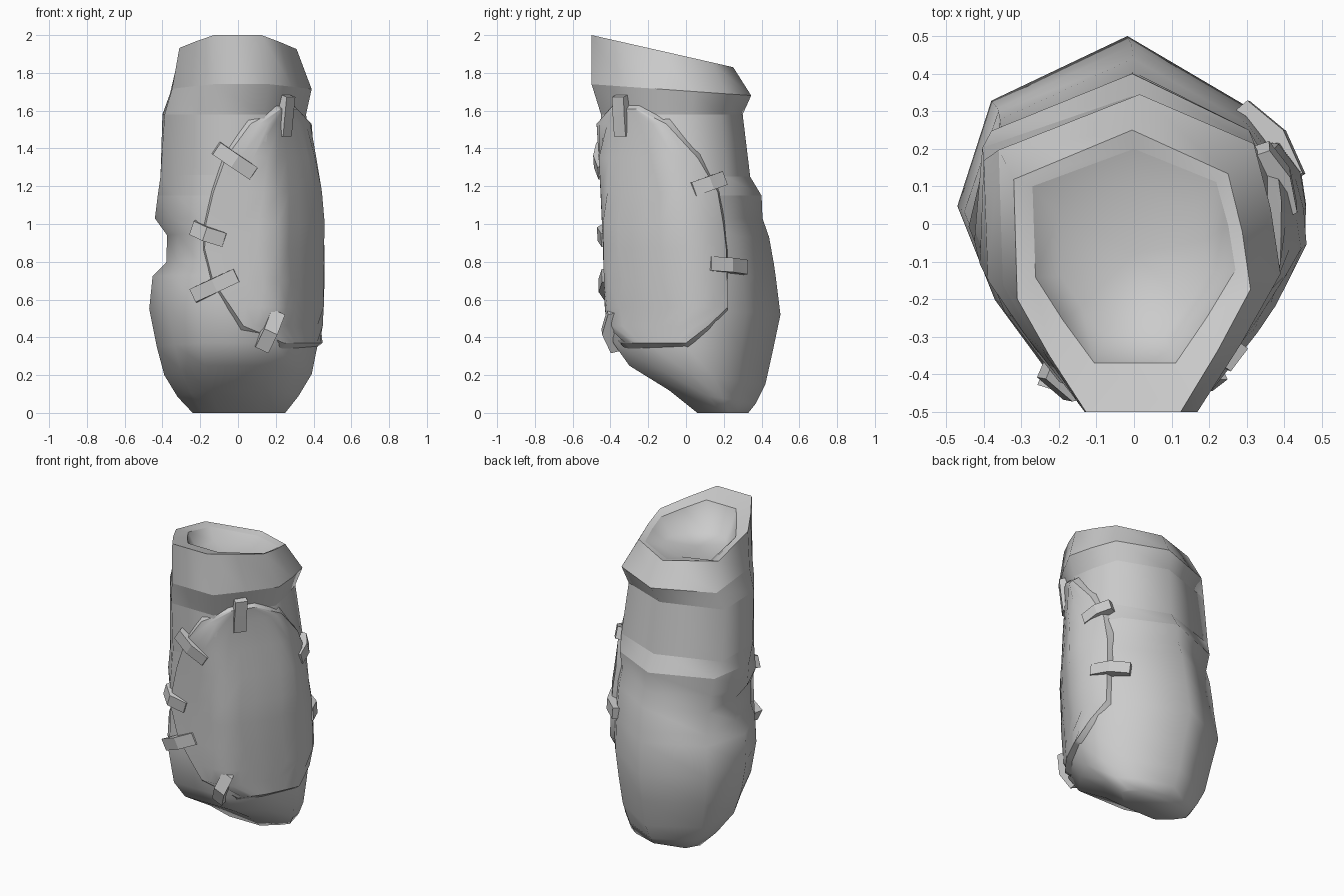
import bpy, bmesh, math
from mathutils import Vector
from mathutils.bvhtree import BVHTree

if "Cube" in bpy.data.objects:
    bpy.data.objects.remove(bpy.data.objects["Cube"])

cloth = bpy.data.materials.new("grey_cloth")
cloth.diffuse_color = (0.6, 0.6, 0.6, 1)
cloth.use_nodes = True
cloth.node_tree.nodes["Principled BSDF"].inputs["Base Color"].default_value = cloth.diffuse_color


def make_object(name, bm):
    bmesh.ops.recalc_face_normals(bm, faces=bm.faces)
    mesh = bpy.data.meshes.new(name)
    bm.to_mesh(mesh)
    mesh.materials.append(cloth)
    obj = bpy.data.objects.new(name, mesh)
    bpy.context.collection.objects.link(obj)
    return obj


# Sack body: belly outline blending into a squarer collar outline
BELLY = [(0, 1), (.68, .6), (.95, .25), (1, -.1), (.78, -.55),
         (.45, -1), (-.45, -1), (-.78, -.55), (-1, 0), (-.8, .62)]
COLLAR = [(0, 1), (.81, .69), (.93, .28), (1, -.13), (.72, -.57),
          (.41, -1), (-.39, -1), (-.7, -.6), (-.97, -.2), (-1, .65)]
# z front, z back, x left, x right, y front, y back, collar share
RINGS = [
    (0.00, 0.00, -.24, .25, .06, .33, 0),
    (0.12, 0.05, -.32, .32, -.09, .37, 0),
    (0.25, 0.15, -.39, .39, -.30, .42, 0),
    (0.37, 0.33, -.43, .42, -.385, .46, 0),
    (0.58, 0.52, -.47, .435, -.405, .50, 0),
    (0.73, 0.72, -.452, .44, -.41, .475, 0),
    (0.80, 0.79, -.45, .44, -.41, .465, 0),
    (0.95, 0.93, -.445, .44, -.415, .44, 0),
    (1.03, 1.03, -.44, .435, -.42, .405, 0),
    (1.15, 1.15, -.43, .42, -.425, .40, .4),
    (1.26, 1.25, -.42, .41, -.43, .34, .8),
    (1.58, 1.58, -.40, .36, -.45, .30, 1),
    (1.74, 1.68, -.36, .39, -.50, .345, 1),
    (2.00, 1.83, -.32, .31, -.50, .25, 1),
    (1.96, 1.82, -.27, .27, -.37, .20, 1),
    (1.79, 1.80, -.20, .20, -.30, .10, 1),
]
SHARP_RINGS = {9, 10, 11, 12, 13, 14}
DENT = {(6, 8): .07, (7, 8): .07, (6, 7): .03, (7, 7): .03}  # ring, corner

bm = bmesh.new()
loops = []
for i, (zf, zb, xl, xr, yf, yb, share) in enumerate(RINGS):
    loop = []
    for j, (p, q) in enumerate(zip(BELLY, COLLAR)):
        u, v = Vector(p).lerp(Vector(q), share)
        x = (xl + xr) / 2 + u * (xr - xl) / 2 + DENT.get((i, j), 0)
        y = (yf + yb) / 2 + v * (yb - yf) / 2
        z = zf + (zb - zf) * (v + 1) / 2
        loop.append(bm.verts.new((x, y, z)))
    loops.append(loop)
n = len(BELLY)
for a, b in zip(loops, loops[1:]):
    for j in range(n):
        k = (j + 1) % n
        bm.faces.new((a[j], a[k], b[k], b[j]))
bm.faces.new(loops[0])
# Stuffing that closes the mouth just below the rim
filling = bm.verts.new((0, -.08, 1.80))
for j in range(n):
    bm.faces.new((loops[-1][j], loops[-1][(j + 1) % n], filling))
for f in bm.faces:
    f.smooth = True
for i in SHARP_RINGS:
    for j in range(n):
        bm.edges.get((loops[i][j], loops[i][(j + 1) % n])).smooth = False
bmesh.ops.recalc_face_normals(bm, faces=bm.faces)
tree = BVHTree.FromBMesh(bm)
make_object("sack_body", bm)
bm.free()


def on_body(deg, z):
    """Point, normal and outward direction on the sack at an angle and height."""
    t = math.radians(deg)
    out = Vector((math.cos(t), math.sin(t), 0))
    hit, normal, _, _ = tree.ray_cast(out * 2 + Vector((0, 0, z)), -out)
    return hit, normal, out


# Sewn patch: rows of height, left angle, right angle wrapped over the body
ROWS = [(.37, -55, 0), (.46, -86, 15), (.56, -95, 29), (.70, -107, 29),
        (.87, -112, 29), (1.0, -111, 28), (1.17, -106, 24), (1.35, -98, 9),
        (1.53, -82, -15), (1.61, -62, -40)]
COLS = 12
bm = bmesh.new()
grid = []
for z, left, right in ROWS:
    row = []
    for c in range(COLS + 1):
        p, _, out = on_body(left + (right - left) * c / COLS, z)
        row.append(bm.verts.new(p + out * 0.027))
    grid.append(row)
for a, b in zip(grid, grid[1:]):
    for c in range(COLS):
        bm.faces.new((a[c], a[c + 1], b[c + 1], b[c])).smooth = True
# Sloped hem running from the patch edge down to the body
border = [e for e in bm.edges if e.is_boundary]
for e in border:
    e.smooth = False
middle = on_body(-42, .95)[0]
for v in bmesh.ops.extrude_edge_only(bm, edges=border)["geom"]:
    if isinstance(v, bmesh.types.BMVert):
        out = Vector((v.co.x, v.co.y, 0)).normalized()
        spread = v.co - middle
        spread -= out * spread.dot(out)
        v.co += spread.normalized() * 0.035 - out * 0.045
make_object("patch", bm)
bm.free()

# Stitches: short straps that follow the body across the patch edge
# angle, height, length, tilt
STITCHES = [(-55, 1.575, .24, 90), (-92, 1.335, .25, -34), (-113, .95, .23, -18),
            (-107, .675, .27, 25), (-66, .435, .24, 65),
            (17, 1.21, .20, 18), (31, .78, .25, -5)]
PROFILE = [(-.5, -.01), (-.47, .035), (0, .055), (.47, .035), (.5, -.01)]
for number, (deg, z, length, tilt) in enumerate(STITCHES, 1):
    p, normal, _ = on_body(deg, z)
    t = math.radians(tilt)
    side = Vector((0, 0, 1)).cross(normal).normalized()
    up = normal.cross(side)
    along = side * math.cos(t) + up * math.sin(t)
    across = normal.cross(along)
    bm = bmesh.new()
    sides = []
    for s in (-.038, .038):
        loop = []
        for a, h in PROFILE:
            spot = p + along * a * length
            base, local, _, _ = tree.find_nearest(spot)
            lift = (local + normal).normalized()
            loop.append(bm.verts.new(base + lift * h + across * s))
        sides.append(loop)
    m = len(PROFILE)
    for j in range(m):
        k = (j + 1) % m
        bm.faces.new((sides[0][j], sides[0][k], sides[1][k], sides[1][j]))
    for loop in sides:
        bm.faces.new(loop)
    make_object(f"stitch_{number}", bm)
    bm.free()
